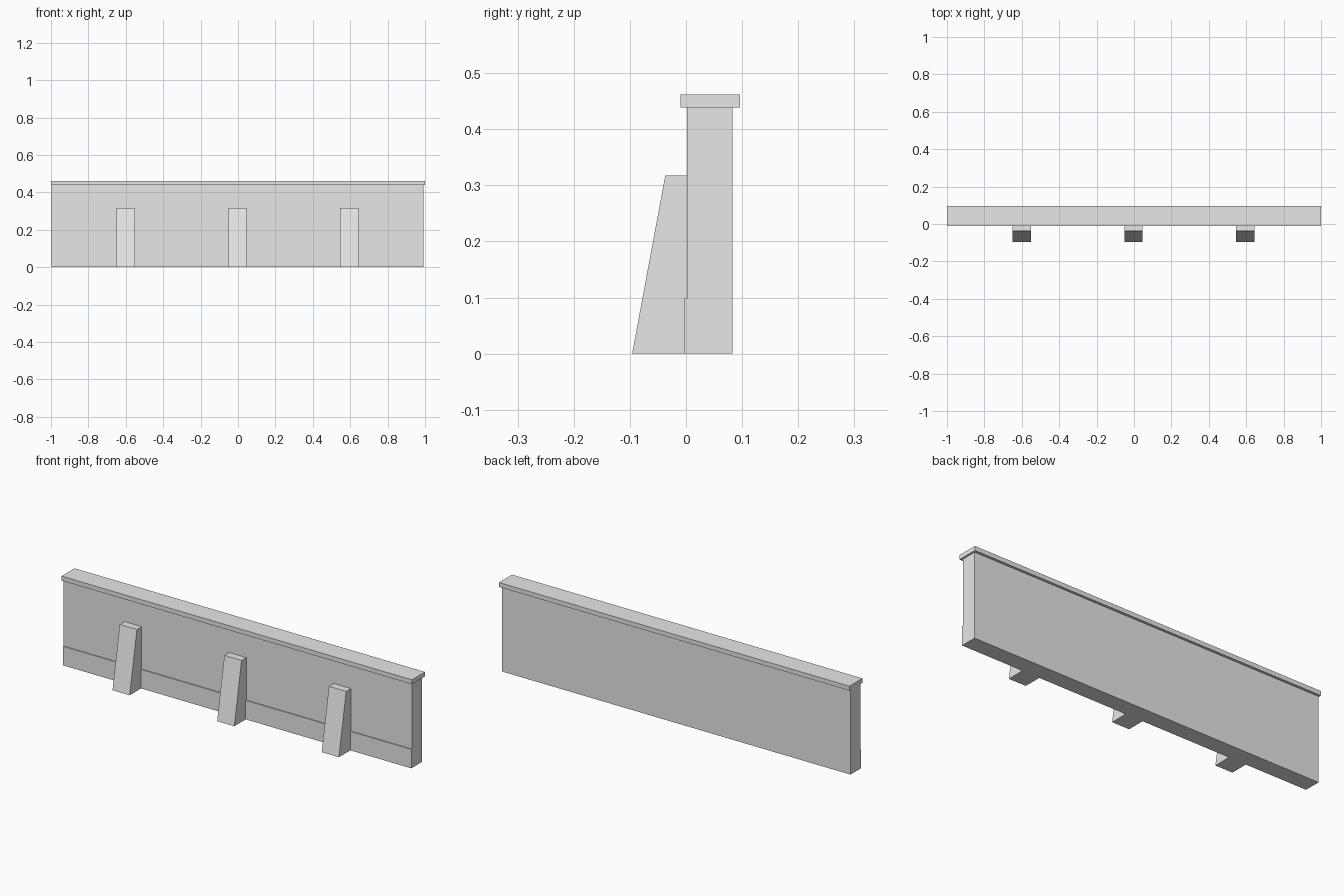
import bpy
import bmesh

cube = bpy.data.objects.get("Cube")
if cube:
    bpy.data.objects.remove(cube, do_unlink=True)

GREY = (0.8, 0.8, 0.8, 1.0)
stone = bpy.data.materials.new("plain_grey")
stone.use_nodes = True
stone.diffuse_color = GREY
stone.node_tree.nodes["Principled BSDF"].inputs["Base Color"].default_value = GREY


def extrude_profile(name, profile, x0, x1):
    """Extrude a closed (y, z) profile along x into a solid."""
    bm = bmesh.new()
    face = bm.faces.new([bm.verts.new((x0, y, z)) for y, z in profile])
    grown = bmesh.ops.extrude_face_region(bm, geom=[face])["geom"]
    moved = [v for v in grown if isinstance(v, bmesh.types.BMVert)]
    bmesh.ops.translate(bm, verts=moved, vec=(x1 - x0, 0, 0))
    bmesh.ops.recalc_face_normals(bm, faces=bm.faces)
    mesh = bpy.data.meshes.new(name)
    bm.to_mesh(mesh)
    bm.free()
    mesh.materials.append(stone)
    obj = bpy.data.objects.new(name, mesh)
    bpy.context.collection.objects.link(obj)
    return obj


CENTRE = -0.003      # the wall sits slightly off the coping's middle
HALF = 0.994
BACK = 0.083
FACE = 0.002         # upper wall face
PLINTH = -0.003      # thicker base course face
LEDGE = 0.098
WALL_TOP = 0.439

# Wall with a shallow plinth step on its front
extrude_profile("wall", [(PLINTH, 0), (BACK, 0), (BACK, WALL_TOP), (FACE, WALL_TOP),
                         (FACE, LEDGE), (PLINTH, LEDGE)], CENTRE - HALF, CENTRE + HALF)

# Overhanging coping
extrude_profile("coping", [(-0.010, WALL_TOP), (0.096, WALL_TOP),
                           (0.096, 0.462), (-0.010, 0.462)], -1, 1)

# Three buttresses with battered fronts, notched to fit around the plinth
for side, x in (("right", -0.597), ("middle", 0), ("left", 0.597)):
    mid = CENTRE + x
    extrude_profile(f"{side}_buttress", [(-0.096, 0), (PLINTH, 0), (PLINTH, LEDGE), (FACE, LEDGE),
                                         (FACE, 0.317), (-0.037, 0.317)], mid - 0.049, mid + 0.049)
